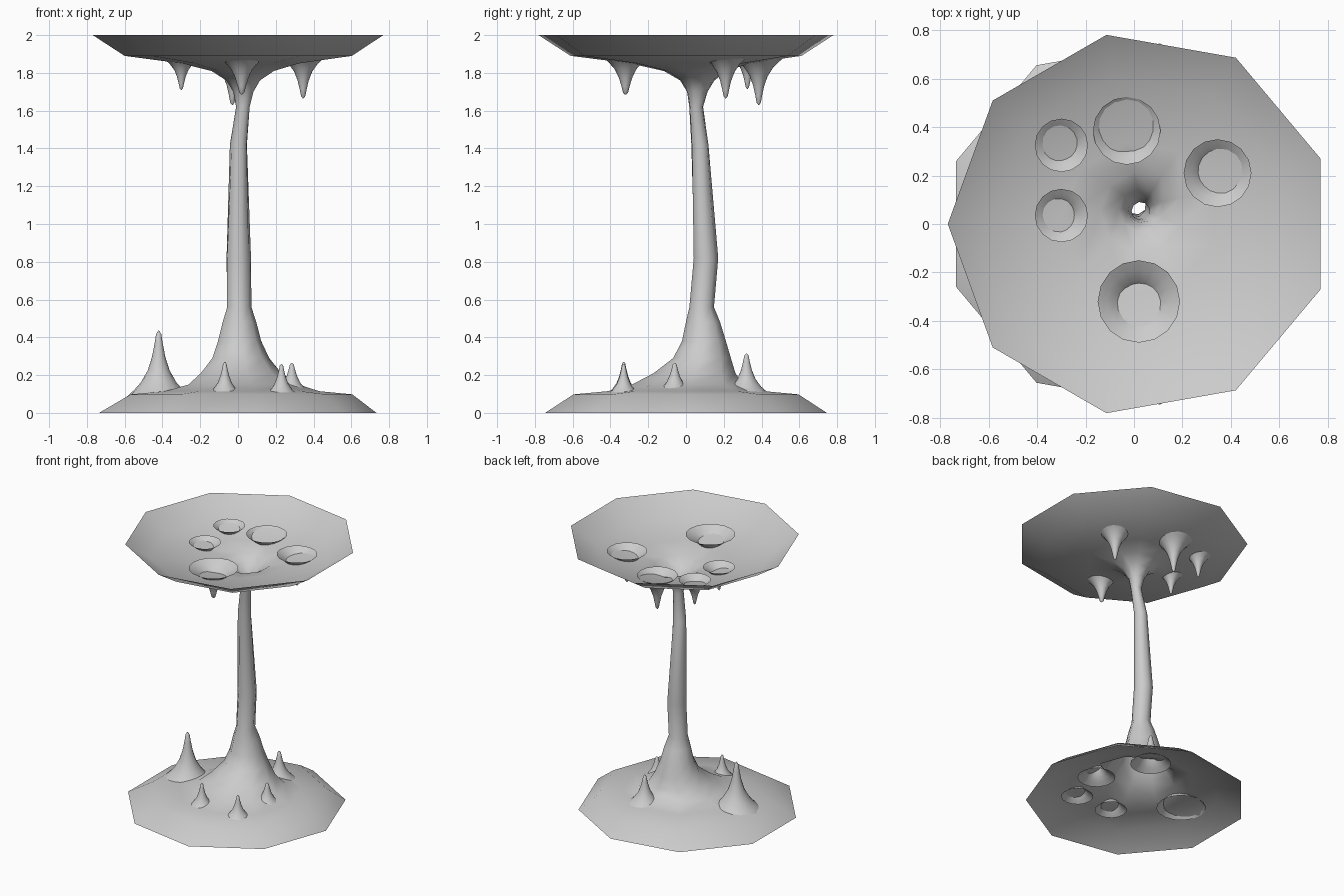
import bpy, math

SIDES = 9


def make_mesh(name, verts, faces):
    mesh = bpy.data.meshes.new(name)
    mesh.from_pydata(verts, [], faces)
    for p in mesh.polygons:
        p.use_smooth = True
    ob = bpy.data.objects.new(name, mesh)
    bpy.context.collection.objects.link(ob)
    return ob


def loft(name, rings, n, twist=0.0, flip=False):
    """Open skin through rings of (z, centre x, centre y, radius)."""
    verts, faces = [], []
    for z, cx, cy, r in rings:
        turn = twist * min(max((z - 0.6) / 1.0, 0), 1)
        for i in range(n):
            a = math.tau * i / n + turn
            verts.append((cx + r * math.cos(a), cy + r * math.sin(a), z))
    for k in range(len(rings) - 1):
        for i in range(n):
            j = (i + 1) % n
            f = (k * n + i, k * n + j, (k + 1) * n + j, (k + 1) * n + i)
            faces.append(f[::-1] if flip else f)
    return make_mesh(name, verts, faces)


# Floor dish, hollow column and ceiling dish as one open shell
loft("cave_column", [
    (0.00, -0.024, 0.00, 0.757), (0.098, 0.00, 0.00, 0.605),
    (0.115, 0.01, 0.00, 0.42), (0.15, 0.02, 0.01, 0.30),
    (0.21, 0.01, 0.045, 0.22), (0.29, 0.01, 0.085, 0.155),
    (0.38, 0.005, 0.095, 0.118), (0.48, 0.005, 0.09, 0.092),
    (0.56, 0.005, 0.083, 0.066), (0.82, 0.003, 0.105, 0.066),
    (1.42, 0.003, 0.073, 0.046), (1.62, 0.027, 0.054, 0.037),
    (1.70, 0.03, 0.06, 0.055), (1.76, 0.03, 0.06, 0.092),
    (1.81, 0.03, 0.05, 0.17), (1.85, 0.02, 0.02, 0.32),
    (1.89, 0.02, 0.00, 0.62), (2.00, 0.024, 0.00, 0.793),
], SIDES, twist=math.radians(20))

# Flared drip profile: (fraction of height, fraction of base radius)
PROFILE = [(0, 1), (0.1, 0.77), (0.22, 0.55), (0.4, 0.34),
           (0.6, 0.21), (0.8, 0.13), (0.95, 0.08), (1, 0.015)]


def drip(name, x, y, r, base, tip):
    rings = [(base + t * (tip - base), x, y, r * f) for t, f in PROFILE]
    loft(name, rings, 16, flip=tip < base)


# Stalagmites on the floor: x, y, radius, base z, tip z
for i, s in enumerate([(-0.42, 0.00, 0.17, 0.085, 0.435),
                       (-0.07, -0.33, 0.11, 0.085, 0.27),
                       (0.23, -0.33, 0.11, 0.08, 0.26),
                       (0.285, -0.06, 0.13, 0.09, 0.265),
                       (0.12, 0.32, 0.14, 0.09, 0.315)]):
    drip(f"stalagmite_{i + 1}", *s)

# Stalactites under the ceiling
for i, s in enumerate([(-0.03, 0.385, 0.14, 1.885, 1.63),
                       (-0.30, 0.325, 0.11, 1.90, 1.715),
                       (-0.30, 0.035, 0.11, 1.885, 1.71),
                       (0.345, 0.21, 0.14, 1.90, 1.665),
                       (0.02, -0.32, 0.17, 1.91, 1.685)]):
    drip(f"stalactite_{i + 1}", *s)
